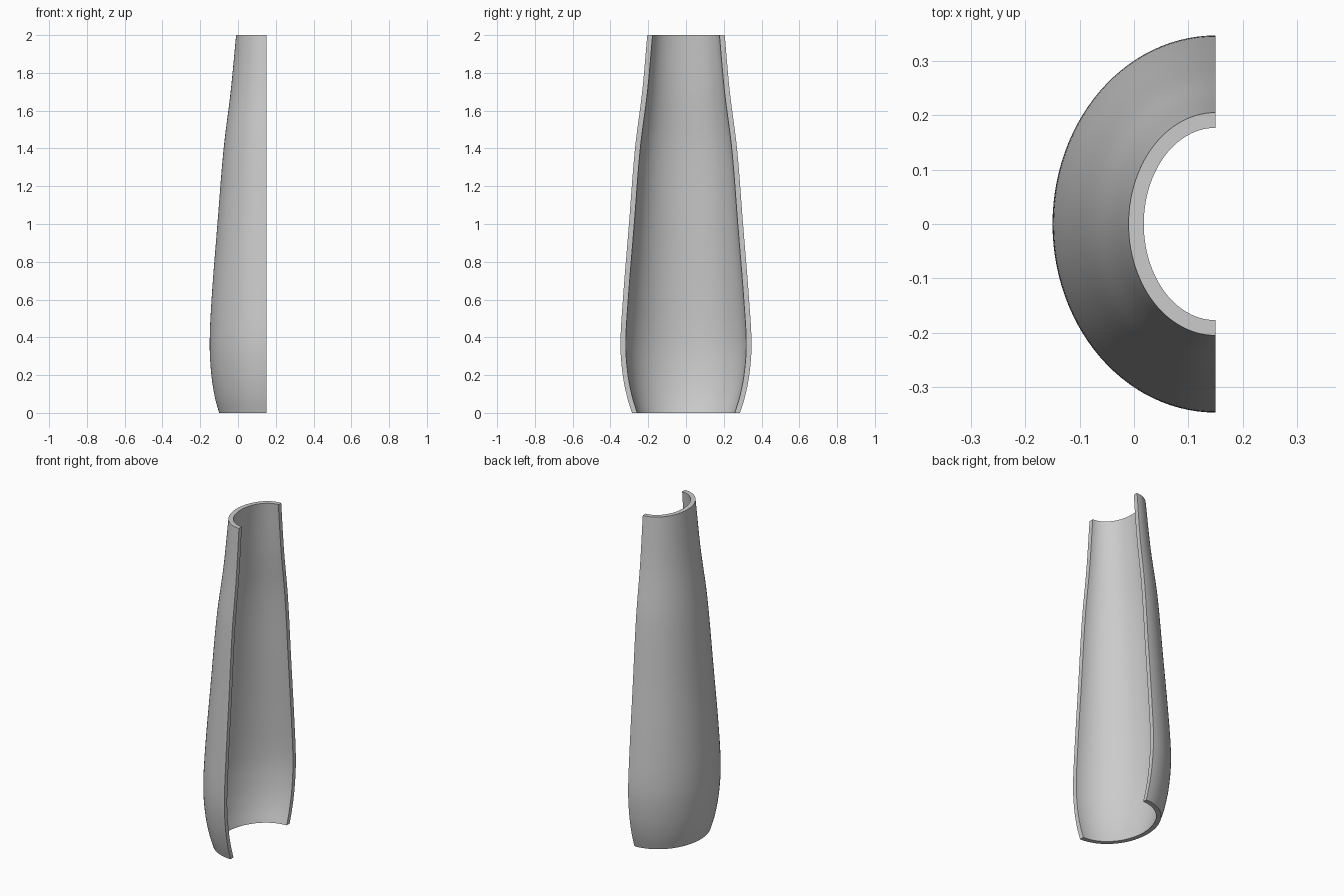
import bpy, bmesh, math

cube = bpy.data.objects.get("Cube")
if cube:
    bpy.data.objects.remove(cube, do_unlink=True)

CUT_X = 0.15      # plane of the open side
WALL = 0.028      # wall thickness
RINGS = 64        # height steps
ARC = 56          # steps round the half oval

# Outer profile: height, depth radius (x), width radius (y)
PROFILE = [(0, 0.25, 0.286), (0.08, 0.272, 0.311), (0.2, 0.291, 0.335),
           (0.36, 0.3, 0.347), (0.6, 0.29, 0.334), (1.0, 0.259, 0.302),
           (1.4, 0.226, 0.27), (1.7, 0.189, 0.232), (2.0, 0.16, 0.205)]


def radii(z):
    """Smooth cubic interpolation of the profile at height z."""
    i = max(k for k in range(len(PROFILE) - 1) if PROFILE[k][0] <= z)

    def slope(k, axis):
        a, b = PROFILE[max(k - 1, 0)], PROFILE[min(k + 1, len(PROFILE) - 1)]
        return (b[axis] - a[axis]) / (b[0] - a[0])

    p, q = PROFILE[i], PROFILE[i + 1]
    h = q[0] - p[0]
    t = (z - p[0]) / h
    return [(2*t**3 - 3*t**2 + 1) * p[c] + (t**3 - 2*t**2 + t) * h * slope(i, c)
            + (3*t**2 - 2*t**3) * q[c] + (t**3 - t**2) * h * slope(i + 1, c)
            for c in (1, 2)]


def half_oval(bm, z, inset):
    rx, ry = radii(z)
    angles = [math.pi * (k / ARC + 0.5) for k in range(ARC + 1)]
    return [bm.verts.new((CUT_X + (rx - inset) * math.cos(a),
                          (ry - inset) * math.sin(a), z)) for a in angles]


# Half shell: each ring is a closed C-shaped loop, outer arc then inner arc
bm = bmesh.new()
rings = []
for i in range(RINGS + 1):
    z = 2 * i / RINGS
    rings.append(half_oval(bm, z, 0) + half_oval(bm, z, WALL)[::-1])

n = len(rings[0])
for low, high in zip(rings, rings[1:]):
    for k in range(n):
        m = (k + 1) % n
        bm.faces.new((low[k], low[m], high[m], high[k]))

# Flat top and bottom rims
for ring in (rings[0], rings[-1]):
    for k in range(ARC):
        bm.faces.new((ring[k], ring[k + 1], ring[n - 2 - k], ring[n - 1 - k]))
bmesh.ops.recalc_face_normals(bm, faces=bm.faces)

mesh = bpy.data.meshes.new("half_shell")
bm.to_mesh(mesh)
bm.free()
shell = bpy.data.objects.new("half_shell", mesh)
bpy.context.collection.objects.link(shell)

# Plain grey material
grey = bpy.data.materials.new("light_grey")
grey.use_nodes = True
colour = (0.6, 0.6, 0.6, 1)
grey.diffuse_color = colour
for node in grey.node_tree.nodes:
    if node.type == 'BSDF_PRINCIPLED':
        node.inputs["Base Color"].default_value = colour
mesh.materials.append(grey)

# Smooth walls, crisp rims
bpy.ops.object.select_all(action='DESELECT')
shell.select_set(True)
bpy.context.view_layer.objects.active = shell
bpy.ops.object.shade_smooth_by_angle(angle=math.radians(35))
